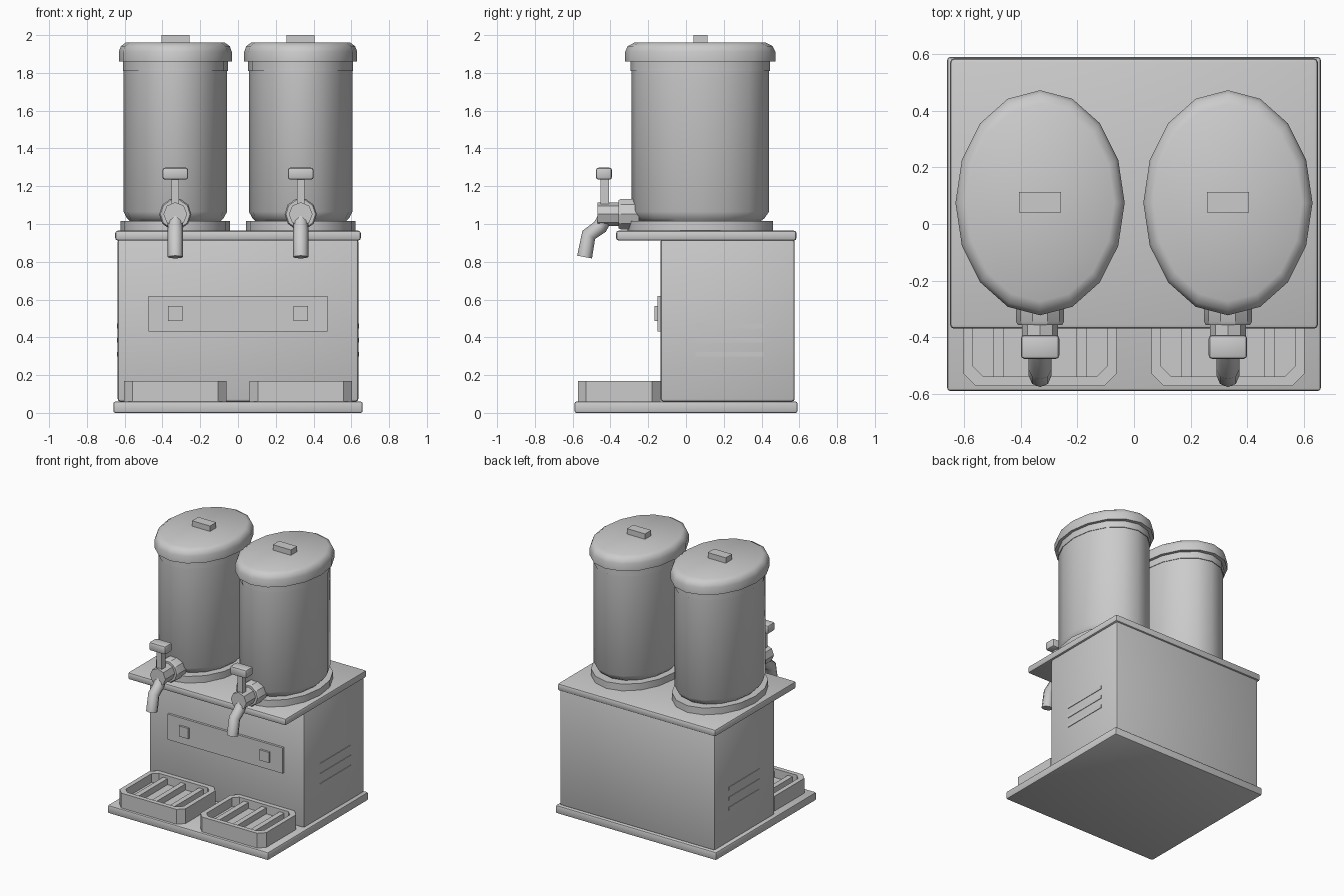
import bpy, bmesh, math

if "Cube" in bpy.data.objects:
    bpy.data.objects.remove(bpy.data.objects["Cube"])

def finish(name, bm, smooth=None):
    bmesh.ops.recalc_face_normals(bm, faces=bm.faces)
    me = bpy.data.meshes.new(name)
    bm.to_mesh(me)
    bm.free()
    if smooth:
        me.polygons.foreach_set("use_smooth", [True] * len(me.polygons))
        me.set_sharp_from_angle(angle=math.radians(smooth))
    ob = bpy.data.objects.new(name, me)
    bpy.context.scene.collection.objects.link(ob)
    return ob

def box(name, x0, x1, y0, y1, z0, z1, bevel=0.0):
    bm = bmesh.new()
    bmesh.ops.create_cube(bm, size=1)
    for v in bm.verts:
        v.co = ((x0 + x1) / 2 + v.co.x * (x1 - x0),
                (y0 + y1) / 2 + v.co.y * (y1 - y0),
                (z0 + z1) / 2 + v.co.z * (z1 - z0))
    if bevel:
        bmesh.ops.bevel(bm, geom=bm.edges[:], offset=bevel, segments=2,
                        profile=0.5, affect='EDGES')
    return finish(name, bm, 40 if bevel else None)

def loft(name, rings, smooth=None, closed=False):
    """Skin equal-length rings of points; cap the ends unless closed."""
    bm = bmesh.new()
    vs = [[bm.verts.new(p) for p in r] for r in rings]
    n = len(vs[0])
    pairs = list(zip(vs, vs[1:])) + ([(vs[-1], vs[0])] if closed else [])
    for a, b in pairs:
        for i in range(n):
            j = (i + 1) % n
            bm.faces.new((a[i], a[j], b[j], b[i]))
    if not closed:
        bm.faces.new(vs[0])
        bm.faces.new(vs[-1])
    return finish(name, bm, smooth)

def lathe(name, cx, profile, n=16, cy=0.075, sy=1.33, smooth=40):
    """Oval turned part standing on z; profile is (radius, z)."""
    ang = [2 * math.pi * i / n for i in range(n)]
    return loft(name, [[(cx + r * math.cos(a), cy + sy * r * math.sin(a), z)
                        for a in ang] for r, z in profile], smooth)

def barrel(name, cx, cz, profile, n):
    """Round part along y; profile is (radius, y)."""
    ang = [2 * math.pi * i / n for i in range(n)]
    return loft(name, [[(cx + r * math.cos(a), y, cz + r * math.sin(a))
                        for a in ang] for r, y in profile], 30)

def octagon(cx, cy, hx, hy, c, z):
    q = [(hx, hy - c), (hx - c, hy), (c - hx, hy), (-hx, hy - c),
         (-hx, c - hy), (c - hx, -hy), (hx - c, -hy), (hx, c - hy)]
    return [(cx + x, cy + y, z) for x, y in q]

# Housing
box("base_plate", -0.66, 0.66, -0.59, 0.59, 0, 0.06, 0.01)
box("housing", -0.637, 0.637, -0.135, 0.575, 0.06, 0.92, 0.014)
box("top_plate", -0.65, 0.65, -0.37, 0.585, 0.912, 0.965, 0.014)
box("control_panel", -0.473, 0.473, -0.152, -0.13, 0.43, 0.62)

for s, side in ((-1, "left"), (1, "right")):
    cx = s * 0.332

    # Tank with foot ring, lid and lid knob
    lathe(f"{side}_foot_ring", cx, [(0.29, 0.96), (0.29, 1.015)])
    lathe(f"{side}_tank", cx, [(0.235, 1.01), (0.256, 1.03), (0.274, 1.065), (0.274, 1.87)])
    lathe(f"{side}_tank_band", cx, [(0.278, 1.81), (0.278, 1.87)])
    lathe(f"{side}_lid", cx, [(0.299, 1.86), (0.299, 1.912), (0.288, 1.942), (0.262, 1.96)])
    box(f"{side}_lid_knob", cx - 0.074, cx + 0.074, 0.04, 0.113, 1.95, 2.0)

    # Tap
    barrel(f"{side}_tap_collar", cx, 1.052, [(0.085, -0.25), (0.085, -0.345), (0.078, -0.357)], 10)
    barrel(f"{side}_tap_body", cx, 1.052, [(0.063, -0.33), (0.063, -0.468)], 8)
    box(f"{side}_tap_stem", cx - 0.02, cx + 0.02, -0.452, -0.408, 1.07, 1.245)
    box(f"{side}_tap_handle", cx - 0.068, cx + 0.068, -0.477, -0.392, 1.235, 1.298, 0.013)

    # Spout swept along a bent path
    cu = bpy.data.curves.new(f"{side}_spout", 'CURVE')
    cu.dimensions = '3D'
    cu.bevel_depth = 0.04
    cu.bevel_resolution = 2
    cu.use_fill_caps = True
    path = [(-0.43, 1.03), (-0.455, 0.985), (-0.515, 0.942), (-0.537, 0.825)]
    sp = cu.splines.new('POLY')
    sp.points.add(len(path) - 1)
    for p, (y, z) in zip(sp.points, path):
        p.co = (cx, y, z, 1)
    bpy.context.scene.collection.objects.link(bpy.data.objects.new(f"{side}_spout", cu))

    # Drip tray: hollow chamfered rim, floor and slats
    cy, hx, hy, w = -0.354, 0.271, 0.219, 0.034
    outer = lambda z: octagon(cx, cy, hx, hy, 0.044, z)
    inner = lambda z: octagon(cx, cy, hx - w, hy - w, 0.036, z)
    loft(f"{side}_tray", [outer(0.055), outer(0.17), inner(0.17), inner(0.105)])
    for k in (-1, 0, 1):
        x = cx + k * 0.147
        box(f"{side}_tray_slat", x - 0.019, x + 0.019, cy - hy + w, cy + hy - w, 0.10, 0.15)

    # Panel button and side vents
    box(f"{side}_button", cx - 0.038, cx + 0.038, -0.167, -0.14, 0.487, 0.565)
    for z in (0.31, 0.385, 0.46):
        box(f"{side}_vent", s * 0.63 - 0.011, s * 0.63 + 0.011, 0.05, 0.41, z - 0.012, z + 0.012)
